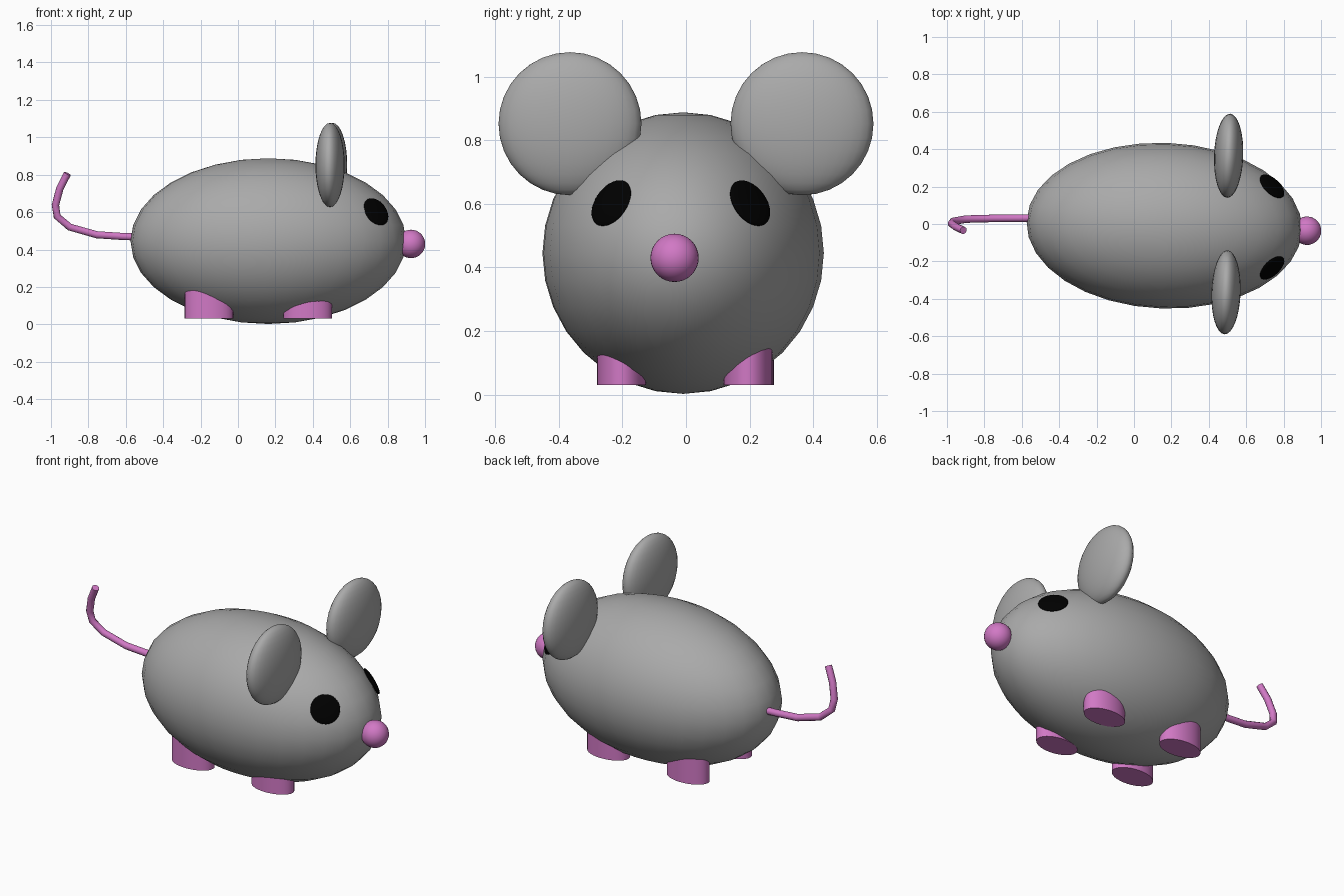
import bpy, math
from mathutils import Vector

if "Cube" in bpy.data.objects:
    bpy.data.objects.remove(bpy.data.objects["Cube"])


def material(name, rgb):
    m = bpy.data.materials.new(name)
    m.diffuse_color = (*rgb, 1)
    m.use_nodes = True
    m.node_tree.nodes["Principled BSDF"].inputs["Base Color"].default_value = m.diffuse_color
    return m


grey = material("dark_grey", (0.4, 0.4, 0.4))
pink = material("pink", (0.64, 0.19, 0.56))
black = material("black", (0, 0, 0))
YAW = math.radians(-2)   # the whole animal is turned slightly


def finish(name, mat):
    ob = bpy.context.object
    ob.name = name
    bpy.ops.object.transform_apply(location=False, rotation=False, scale=True)
    bpy.ops.object.shade_smooth_by_angle(angle=math.radians(40))
    ob.data.materials.append(mat)
    return ob


def ellipsoid(name, loc, radii, rot=(0, 0, YAW), mat=grey):
    bpy.ops.mesh.primitive_uv_sphere_add(segments=32, ring_count=16, radius=1,
                                         location=loc, rotation=rot)
    bpy.context.object.scale = radii
    return finish(name, mat)


# Body and nose
ellipsoid("body", (0.162, -0.009, 0.445), (0.737, 0.443, 0.443))
ellipsoid("nose", (0.925, -0.036, 0.43), (0.076, 0.076, 0.076), mat=pink)

# Ears: flattened spheres
for side, x, y in (("right", 0.492, -0.365), ("left", 0.506, 0.365)):
    ellipsoid(side + "_ear", (x, y, 0.852), (0.078, 0.225, 0.225))

# Eyes: thin discs lying along the body surface
for side, y, n in (("right", -0.235, (1.07, -1.17, 0.83)),
                   ("left", 0.202, (1.07, 1.12, 0.83))):
    rot = Vector(n).to_track_quat('Z', 'Y').to_euler()
    ellipsoid(side + "_eye", (0.738, y, 0.602), (0.081, 0.081, 0.016), rot, black)

# Feet: oval cylinders running up into the body
for end, x, cy in (("front", 0.372, -0.004), ("hind", -0.155, 0.001)):
    for side, s in (("right", -1), ("left", 1)):
        bpy.ops.mesh.primitive_cylinder_add(vertices=32, radius=1, depth=1,
                                            location=(x, cy + s * 0.199, 0.115))
        bpy.context.object.scale = (0.13, 0.077, 0.17)
        finish(f"{end}_{side}_foot", pink)

# Tail: curled tube
path = [(-0.5, 0.032, 0.466), (-0.62, 0.031, 0.47), (-0.755, 0.03, 0.479),
        (-0.9, 0.026, 0.52), (-0.967, 0.014, 0.577), (-0.976, 0.002, 0.638),
        (-0.953, -0.015, 0.725), (-0.912, -0.034, 0.806)]
cu = bpy.data.curves.new("tail", 'CURVE')
cu.dimensions = '3D'
cu.bevel_depth = 0.02
cu.bevel_resolution = 3
cu.use_fill_caps = True
sp = cu.splines.new('POLY')
sp.points.add(len(path) - 1)
for p, c in zip(sp.points, path):
    p.co = (*c, 1)
cu.materials.append(pink)
tail = bpy.data.objects.new("tail", cu)
bpy.context.collection.objects.link(tail)
